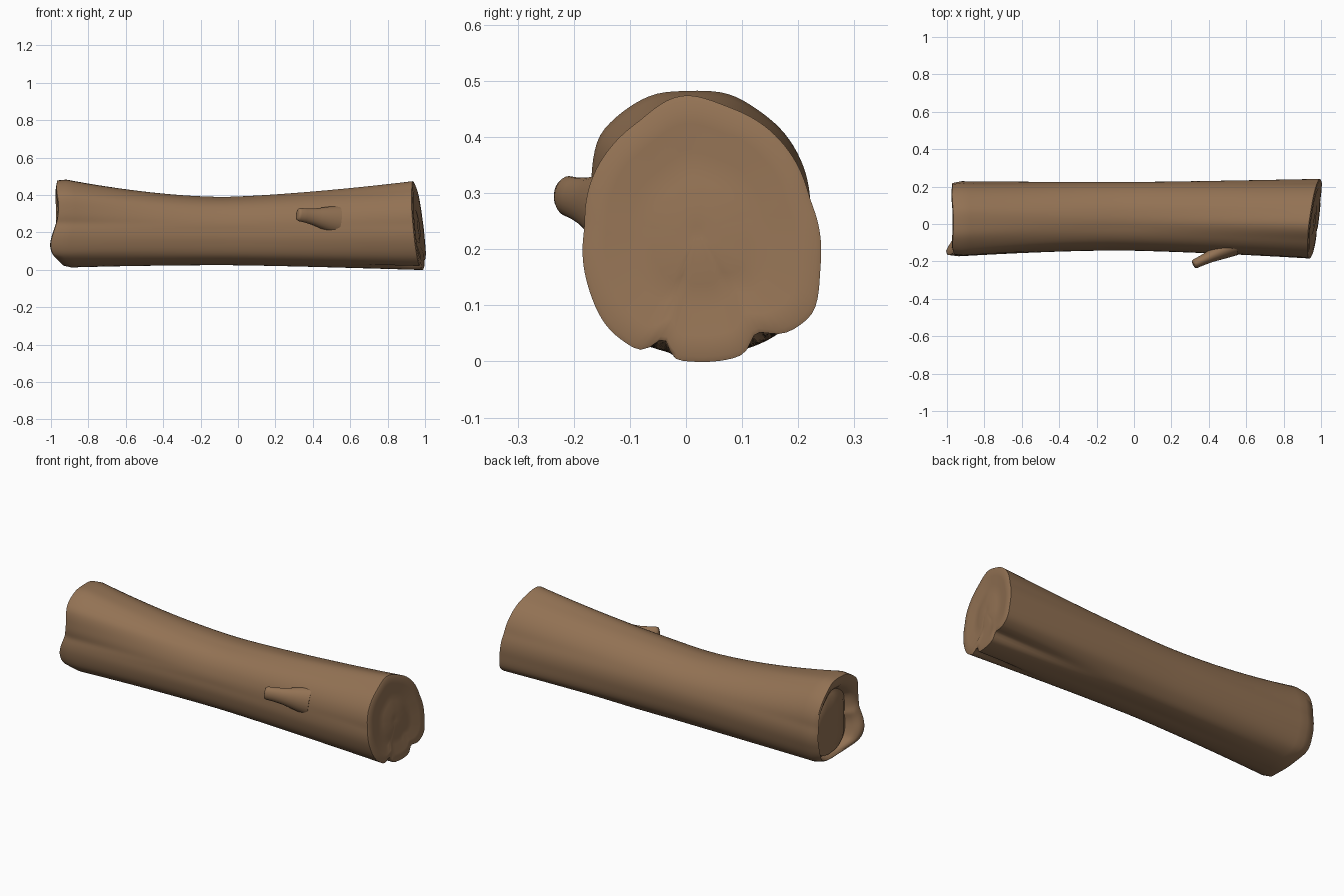
import bpy, bmesh, math
from mathutils import Vector

if "Cube" in bpy.data.objects:
    bpy.data.objects.remove(bpy.data.objects["Cube"])

CY, CZ, N, STATIONS = 0.02, 0.23, 112, 44

bark = bpy.data.materials.new("brown bark")
bark.diffuse_color = (0.29, 0.168, 0.088, 1)
bark.use_nodes = True
bark.node_tree.nodes["Principled BSDF"].inputs["Base Color"].default_value = bark.diffuse_color

# End and waist outlines as (y, z), seen from the right
RIGHT = [(.22, .29), (.19, .365), (.14, .42), (.07, .455), (0, .476), (-.03, .468), (-.08, .43),
         (-.13, .387), (-.168, .325), (-.18, .24), (-.173, .13), (-.14, .06), (-.08, .017),
         (0, .001), (.10, .01), (.17, .045), (.228, .085), (.238, .16)]
LEFT = [(.222, .27), (.212, .35), (.18, .41), (.13, .455), (.08, .485), (0, .49), (-.06, .486),
        (-.10, .465), (-.16, .41), (-.172, .33), (-.165, .25), (-.172, .15), (-.15, .08),
        (-.08, .03), (0, .015), (.10, .02), (.18, .06), (.215, .14)]
WAIST = [(.222, .24), (.20, .30), (.14, .36), (.06, .388), (-.02, .38), (-.09, .345), (-.13, .28),
         (-.14, .21), (-.135, .14), (-.11, .075), (-.05, .035), (.05, .028), (.14, .035), (.195, .09),
         (.218, .16)]


def radius_table(outline):
    """Sample an outline as smooth radii around the log axis."""
    pol = sorted((math.atan2(z - CZ, y - CY) % math.tau, math.hypot(y - CY, z - CZ)) for y, z in outline)
    pol = [(pol[-1][0] - math.tau, pol[-1][1])] + pol + [(pol[0][0] + math.tau, pol[0][1])]
    out = []
    for i in range(N):
        a = math.tau * i / N
        for (a0, r0), (a1, r1) in zip(pol, pol[1:]):
            if a0 <= a <= a1:
                out.append(r0 + (r1 - r0) * (a - a0) / (a1 - a0))
                break
    for _ in range(2):
        out = [(out[i - 1] + 2 * out[i] + out[(i + 1) % N]) / 4 for i in range(N)]
    return out


def gauss(d, w):
    return math.exp(-(d / w) ** 2)


def right_x(y, z):
    return 0.957 + 0.125 * y - 0.10 * (z - 0.25)


def left_x(y, z):
    jut = gauss(y + .14, .08) * gauss(z - .14, .10)
    return -0.958 - 0.045 * jut + 0.03 * gauss(z, .05) - 0.012 * gauss(z - .44, .06) - 0.012 * gauss(y - .22, .06)


def bridge(bm, a, b):
    for i in range(len(a)):
        j = (i + 1) % len(a)
        bm.faces.new((a[i], a[j], b[j], b[i]))


def finish(bm, name, angle):
    bmesh.ops.recalc_face_normals(bm, faces=bm.faces)
    me = bpy.data.meshes.new(name)
    bm.to_mesh(me)
    bm.free()
    ob = bpy.data.objects.new(name, me)
    bpy.context.collection.objects.link(ob)
    me.materials.append(bark)
    bpy.ops.object.select_all(action='DESELECT')
    ob.select_set(True)
    bpy.context.view_layer.objects.active = ob
    bpy.ops.object.shade_smooth_by_angle(angle=math.radians(angle))


# Trunk: loft between the outlines, with two splits fading in from the right end
R, L, W = map(radius_table, (RIGHT, LEFT, WAIST))
bm = bmesh.new()
rings = []
for s in range(STATIONS + 1):
    u = s / STATIONS
    t = -1 + 2 * u
    k = min(1, abs(t + 0.08) / (1.08 if t > -.08 else 0.92)) ** (1.35 if t > -.08 else 1.75)
    end = R if t > -.08 else L
    ring = []
    for i in range(N):
        a = math.tau * i / N
        r = W[i] + (end[i] - W[i]) * k
        y = CY + r * math.cos(a)
        if math.sin(a) < 0:
            r -= 0.034 * gauss(y + .05, .02) * max(0, (t - .55) / .45) ** 1.5
            r -= 0.028 * gauss(y - .14, .025) * max(0, (t - .2) / .8) ** 1.5
        # rounded lip on the left end
        r *= 1 - 0.05 * max(0, (-t - .955) / .045) ** 2
        y, z = CY + r * math.cos(a), CZ + r * math.sin(a)
        x0, x1 = left_x(y, z), right_x(y, z)
        # let the uneven end shapes fade out toward the middle
        x = t * 0.95
        f = abs(t) ** 5
        x += ((x1 - .95) if t > 0 else (x0 + .95)) * f
        ring.append(bm.verts.new((x, y, z)))
    rings.append(ring)
for a, b in zip(rings, rings[1:]):
    bridge(bm, a, b)


def cap(edge, centre, steps):
    """Close an end with shrinking rings; each step is (scale, x offset, flatness, flat x)."""
    prev = edge
    for sc, dx, flat, fx in steps:
        cur = []
        for v in edge:
            x = v.co.x + (fx - v.co.x) * flat + dx
            cur.append(bm.verts.new((x, centre[0] + (v.co.y - centre[0]) * sc,
                                     centre[1] + (v.co.z - centre[1]) * sc)))
        bridge(bm, prev, cur)
        prev = cur
    bm.faces.new(prev)


# Right cut: slanted, slightly dished face
edge = rings[-1]
prev = edge
for sc in (.96, .8, .6, .4, .2, .05):
    cur = []
    for v in edge:
        y, z = CY + (v.co.y - CY) * sc, CZ + (v.co.z - CZ) * sc
        cur.append(bm.verts.new((right_x(y, z) + 0.006 * math.sin(sc * 9), y, z)))
    bridge(bm, prev, cur)
    prev = cur
bm.faces.new(prev)

# Left cut: raised lip around a recessed heartwood disc, set low toward the back
cap(rings[0], (.12, .13), [(.95, -.004, 0, 0), (.86, .004, .1, -.95), (.81, .012, .4, -.94),
                           (.77, .0, .9, -.915), (.72, 0, 1, -.925), (.68, 0, 1, -.935),
                           (.4, 0, 1, -.938), (.05, 0, 1, -.938)])
finish(bm, "log_trunk", 50)

# Broken branch stub on the front, flared where it meets the trunk
bm = bmesh.new()
root, tip = Vector((.53, -.115, .265)), Vector((.318, -.217, .297))
axis = (tip - root).normalized()
side = axis.cross(Vector((0, 0, 1))).normalized()
up = side.cross(axis)
loops = []
for f, r in ((0, .075), (.25, .062), (.45, .050), (.6, .042), (.8, .036), (.94, .034), (.99, .029), (1.0, .02)):
    c = root.lerp(tip, f)
    loops.append([bm.verts.new(c + side * (r * .75 * math.cos(q)) + up * (r * 1.05 * math.sin(q)))
                  for q in (math.tau * i / 24 for i in range(24))])
for a, b in zip(loops, loops[1:]):
    bridge(bm, a, b)
bm.faces.new(loops[0])
bm.faces.new(loops[-1])
finish(bm, "branch_stub", 60)
